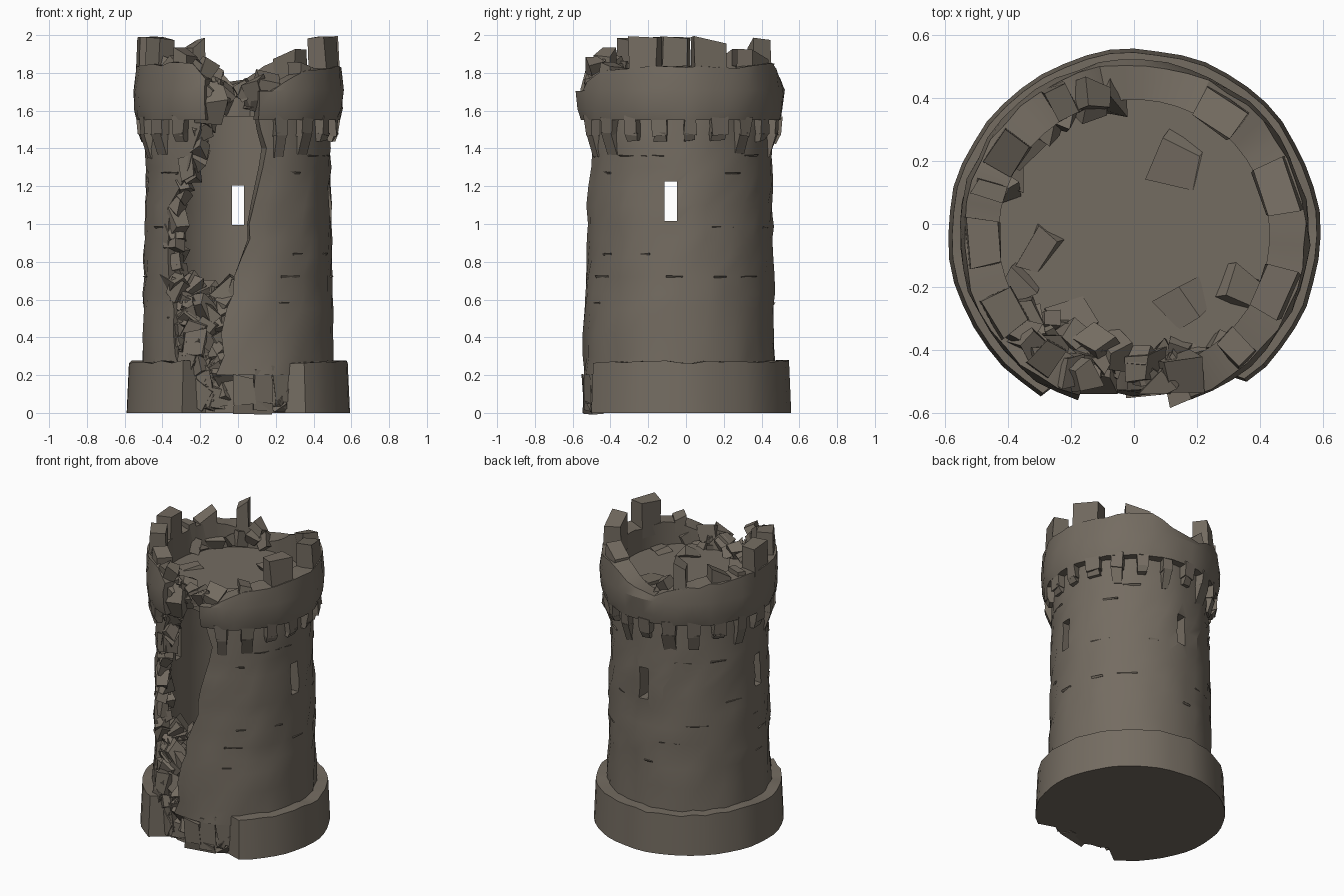
import bpy, bmesh, math, random
from mathutils import Vector, Euler

if "Cube" in bpy.data.objects:
    bpy.data.objects.remove(bpy.data.objects["Cube"])

random.seed(7)
CY = -0.035                      # tower axis in y
R = random.uniform

stone = bpy.data.materials.new("weathered_stone")
stone.diffuse_color = (0.175, 0.15, 0.12, 1)
stone.use_nodes = True
stone.node_tree.nodes["Principled BSDF"].inputs["Base Color"].default_value = stone.diffuse_color


def polar(a, r, z):
    a = math.radians(a)
    return Vector((r * math.cos(a), CY + r * math.sin(a), z))


def lerp(table, v):
    for (a, p), (b, q) in zip(table, table[1:]):
        if v <= b:
            return p + (q - p) * max(0, v - a) / (b - a)
    return table[-1][1]


def finish(name, bm, smooth=True):
    bmesh.ops.recalc_face_normals(bm, faces=bm.faces)
    me = bpy.data.meshes.new(name)
    bm.to_mesh(me)
    bm.free()
    ob = bpy.data.objects.new(name, me)
    bpy.context.collection.objects.link(ob)
    me.materials.append(stone)
    if smooth:
        bpy.ops.object.select_all(action='DESELECT')
        ob.select_set(True)
        bpy.context.view_layer.objects.active = ob
        bpy.ops.object.shade_smooth_by_angle(angle=math.radians(22))
    return ob


def open_ring(name, columns):
    """Sweep closed cross-sections around an open arc and cap both ends with quads."""
    bm = bmesh.new()
    cols = [[bm.verts.new(p) for p in c] for c in columns]
    m = len(cols[0])
    for c, d in zip(cols, cols[1:]):
        for j in range(m):
            k = (j + 1) % m
            bm.faces.new((c[j], d[j], d[k], c[k]))
    for c in (cols[0], cols[-1]):
        for j in range(m // 2 - 1):
            bm.faces.new((c[j], c[j + 1], c[m - 2 - j], c[m - 1 - j]))
    return finish(name, bm)


def disc(name, n, z0, z1, radius, inset=0.0):
    """Solid disc whose radius depends on the angle."""
    bm = bmesh.new()
    lo, hi = [], []
    for i in range(n):
        a = -180 + 360 * i / n
        r = radius(a)
        lo.append(bm.verts.new(polar(a, r, z0)))
        hi.append(bm.verts.new(polar(a, r - inset, z1 + (R(-.01, .01) if inset else 0))))
    top = bm.verts.new((0, CY, z1))
    bm.faces.new(lo)
    for i in range(n):
        k = (i + 1) % n
        bm.faces.new((lo[i], lo[k], hi[k], hi[i]))
        bm.faces.new((hi[i], hi[k], top))
    return finish(name, bm)


def block(bm, a0, a1, r0, r1, z0, z1, r1_low=None, j=0.0, slope=0.0):
    """Arc-aligned stone; r1_low tapers its foot, slope lowers the a1 side."""
    v = []
    for z, ro in ((z0, r1_low or r1), (z1, r1)):
        for a, r in ((a0, r0), (a1, r0), (a1, ro), (a0, ro)):
            zz = z - (slope if z == z1 and a == a1 else 0)
            v.append(bm.verts.new(polar(a, r, zz) + Vector((R(-j, j), R(-j, j), R(-j, j)))))
    for f in ((0, 1, 2, 3), (4, 5, 6, 7), (0, 1, 5, 4), (1, 2, 6, 5), (2, 3, 7, 6), (3, 0, 4, 7)):
        bm.faces.new([v[i] for i in f])


def chunk(bm, p, s, flat=1.0, limit=.54):
    """Irregular broken stone, trimmed to the radius limit and the ground."""
    vs = bmesh.ops.create_cube(bm, size=1)['verts']
    rot = Euler((R(-.7, .7), R(-.7, .7), R(0, 6)))
    for v in vs:
        q = Vector(v.co) + Vector((R(-.22, .22), R(-.22, .22), R(-.22, .22)))
        q.rotate(rot)
        c = Vector(p) + Vector((q.x * s, q.y * s, q.z * s * flat))
        r = math.hypot(c.x, c.y - CY)
        k = min(1, (limit + R(-.008, .004)) / r)
        v.co = (c.x * k, max(-.54, CY + (c.y - CY) * k), max(.005, c.z))


# breach edges: height -> x on the outer face
LEFT = [(.2, -.30), (.45, -.33), (.7, -.36), (.95, -.38), (1.1, -.36), (1.2, -.32),
        (1.35, -.25), (1.5, -.21), (1.62, -.17), (1.9, -.16)]
RIGHT = [(.2, -.11), (.45, -.07), (.6, -.04), (.75, .01), (1.0, .06), (1.25, .10),
         (1.4, .16), (1.55, .13), (1.68, .11), (1.75, .15), (1.85, .2)]


def edge(table, z, r=.5):
    return -90 + math.degrees(math.asin(lerp(table, z) / r))


# plinth, broken away at the front
def plinth_radius(a):
    if -117 < a < -57:
        return (.45 if a < -94 else .495) + R(-.012, .012)
    return .591 + R(-.004, .004)


disc("plinth", 48, 0, .27, plinth_radius, .012)

# main wall with breach
heights = [.2, .3, .42, .55, .63, .72, .82, .92, 1.0, 1.1, 1.2, 1.3, 1.4, 1.5, 1.6]
N = 34
cols = []
off = {z: (R(-2.5, 2.5), R(-2.5, 2.5)) for z in heights}
for i in range(N + 1):
    u = i / N
    col = []
    for inner in (False, True):
        for z in (reversed(heights) if inner else heights):
            t0 = edge(RIGHT, z) + off[z][0]
            t1 = edge(LEFT, z) + 360 + off[z][1]
            r = .40 if inner else .508 - .016 * (z - .2) + R(-.008, .008)
            col.append(polar(t0 + (t1 - t0) * u, r, z))
    cols.append(col)
wall = open_ring("tower_wall", cols)

# window slits: left, right and back
bm = bmesh.new()
for x, y, sx, sy, z in ((.47, -.08, .4, .066, 1.12), (-.47, -.08, .4, .066, 1.12), (0, .42, .062, .4, 1.10)):
    for v in bmesh.ops.create_cube(bm, size=1)['verts']:
        v.co = Vector((x + v.co.x * sx, y + v.co.y * sy, z + v.co.z * .21))
cutter = finish("window_cutter", bm, False)
cutter.hide_render = True
mod = wall.modifiers.new("windows", 'BOOLEAN')
mod.operation, mod.solver, mod.object = 'DIFFERENCE', 'EXACT', cutter
bpy.context.view_layer.objects.active = wall
bpy.ops.object.modifier_apply(modifier="windows")
bpy.data.objects.remove(cutter)

# overhanging parapet: ragged top height by angle
TOP = [(-72, 1.70), (-62, 1.76), (-45, 1.82), (-10, 1.83), (40, 1.83), (66, 1.86), (76, 1.80), (88, 1.75),
       (100, 1.74), (112, 1.80), (150, 1.84), (215, 1.84), (235, 1.86), (247, 1.84), (255, 1.72)]
cols = []
for i in range(45):
    u = i / 44
    col = []
    for k, r in enumerate((.537, .551, .556, .543, .43, .43, .43, .40)):
        a = -90 + math.degrees(math.asin(.11 / .54)) + u * (360 - 12 - 18.5)
        top = lerp(TOP, a) + R(-.01, .01)
        z = (1.55, 1.61, 1.71, top, top, 1.70, 1.61, 1.55)[k]
        col.append(polar(a, r + (R(-.006, .006) if k < 4 else 0), min(z, top)))
    cols.append(col)
open_ring("parapet", cols)

# merlons: start, end, top, slope
bm = bmesh.new()
for a0, a1, z, s in ((-30, -13, 1.99, .0), (9, 28, 1.99, .03), (46, 64, 1.92, .05), (114, 123, 1.98, .05),
                     (140, 154, 1.92, .06), (174, 192, 1.99, 0), (203, 219, 1.99, .01),
                     (230, 239, 1.93, .04), (-52, -43, 1.86, .03), (160, 166, 1.87, 0)):
    block(bm, a0, a1, .43, .53, 1.75, z, .541, .008, s)
finish("merlons", bm, False)

# tapered corbels under the parapet, some broken short
bm = bmesh.new()
for i in range(18):
    a = -64 + i * 17.5
    foot = (1.35, 1.37, 1.45, 1.36, 1.43)[i % 5]
    if -25 < a < 25:
        foot = max(foot, 1.44)
    w = R(3.4, 5.2)
    block(bm, a - w, a + w, .45, .541, 1.47, 1.57, .535, .008)
    block(bm, a - w * .9, a + w * .9, .45, .535, min(foot, 1.44), 1.48, .49 + .25 * (foot - 1.35), .006)
finish("corbels", bm, False)

# roof floor, ragged at the breach
disc("roof_floor", 36, 1.57, 1.67,
     lambda a: .38 + R(-.03, .03) if -112 < a < -72 else .435)

# thin proud and chipped stone courses on the wall
bm = bmesh.new()
for i in range(30):
    a, z = R(-70, 225), random.choice((.58, .72, .84, .98, 1.27, 1.36))
    w = R(3, 8)
    r = .508 - .016 * (z - .2)
    block(bm, a - w, a + w, .47, r + .005, z - .005, z + .005, r - .002, .003)
finish("stone_courses", bm, False)

# rubble heap filling the foot of the breach
bm = bmesh.new()
for i in range(60):
    h = R(0, 1) ** .8
    z = .2 + .47 * h
    x = lerp(LEFT, z) * .85 + R(.0, 1) * (lerp(RIGHT, z) + .02 - lerp(LEFT, z) * .85)
    chunk(bm, (x, -.45 + .12 * h + R(-.03, .06), z), R(.07, .12), limit=.49)
for i in range(24):             # inner slope of the heap
    h = R(0, 1)
    chunk(bm, (R(-.28, .12), -.30 + .25 * h, .55 - .3 * h), R(.10, .16), limit=.42)
finish("rubble_heap", bm, False)

# broken slabs and stones where the plinth face fell away
bm = bmesh.new()
for a0, a1, z0, z1 in ((-93, -80, .05, .20), (-80, -68, .02, .24), (-68, -58, .06, .25), (-92, -70, 0, .07)):
    block(bm, a0, a1, .42, .508, z0, z1, .50, .015, .01)
for i in range(16):
    z = R(.04, .24)
    chunk(bm, (R(-.27, -.04), -.455, z), R(.08, .12), limit=.505)
for i in range(7):
    chunk(bm, (R(0, .28), -.46, R(.02, .06)), R(.07, .10), limit=.51)
for i in range(6):
    chunk(bm, (R(-.27, -.2), -.46, R(.24, .38)), R(.08, .11), limit=.535)
finish("plinth_rubble", bm, False)

# jagged stones along the left breach edge, flush with the wall
bm = bmesh.new()
for i in range(26):
    z = .3 + i * .05
    a = edge(LEFT, z) - 1 + R(-2, 3)
    chunk(bm, polar(a, R(.42, .465), z), R(.06, .10), R(.8, 1.4), .505)
for a in (-125, -119, -113, -108, -130, -78, -72):
    chunk(bm, polar(a, .47, R(1.62, 1.74)), R(.09, .13), 1.2, .553)
finish("breach_edge_stones", bm, False)

# loose stones and slabs on the roof and parapet
bm = bmesh.new()
for i in range(34):
    a = R(-138, -48)
    chunk(bm, polar(a, R(.37, .47), R(1.64, 1.72)), R(.05, .10))
for a in (-140, -134, -128, -122, -116, -111):
    chunk(bm, polar(a, .48, R(1.79, 1.86)), R(.07, .11))
for x, y in ((.17, -.27), (-.2, -.3), (.13, .2), (-.3, -.08), (.33, -.2), (-.36, -.2)):
    chunk(bm, (x, y, 1.665), R(.09, .15), .4)
for i in range(12):
    a = random.choice((R(95, 135), R(140, 165), R(195, 225)))
    chunk(bm, polar(a, R(.43, .47), R(1.68, 1.80)), R(.06, .10))
finish("roof_rubble", bm, False)
